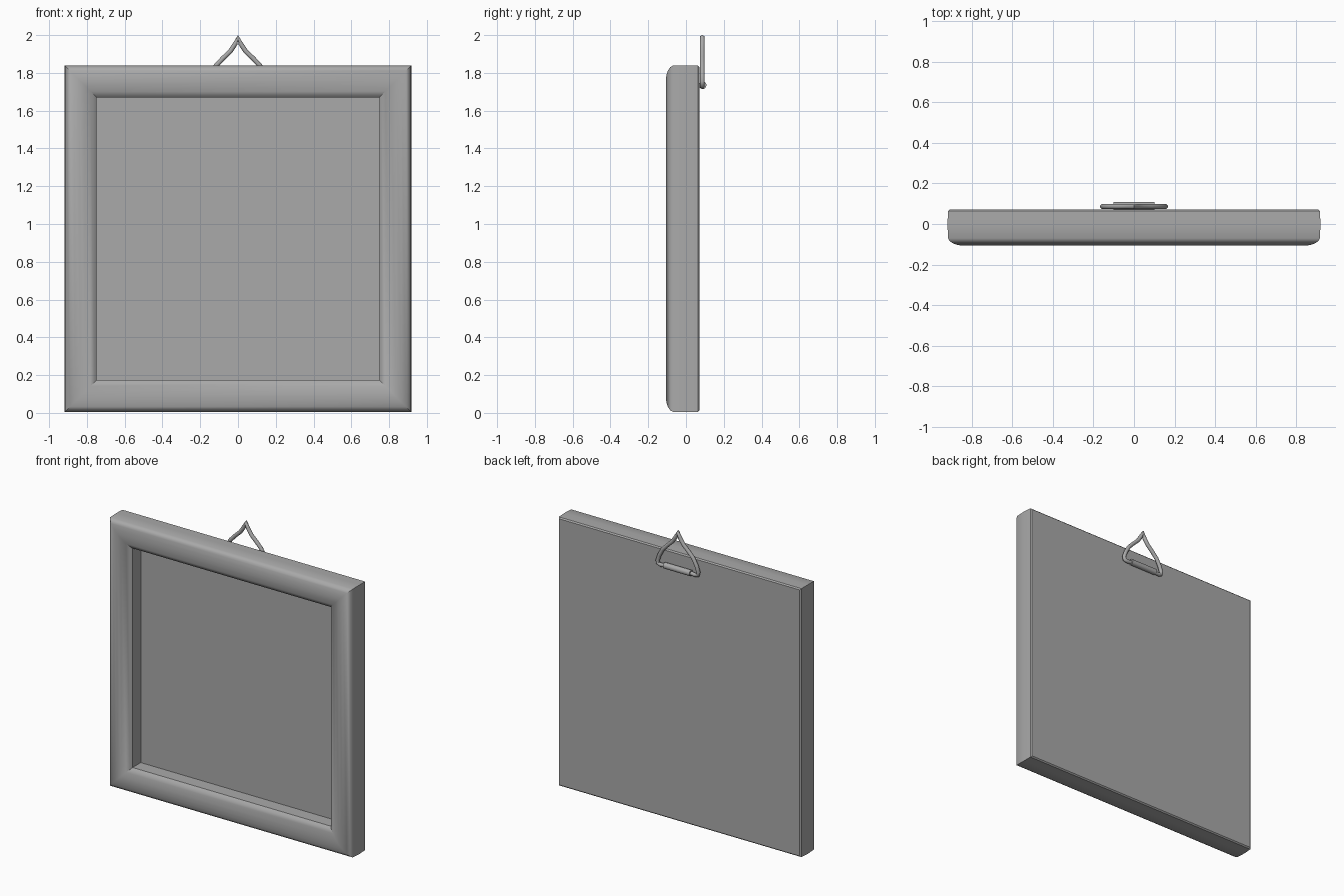
import bpy, bmesh, math
from mathutils import Vector

cube = bpy.data.objects.get("Cube")
if cube:
    bpy.data.objects.remove(cube, do_unlink=True)

grey = bpy.data.materials.new("plain_grey")
grey.use_nodes = True
grey.diffuse_color = (0.4, 0.4, 0.4, 1)
grey.node_tree.nodes["Principled BSDF"].inputs["Base Color"].default_value = (0.4, 0.4, 0.4, 1)

MID = 0.922   # height of the frame centre


def finish(obj, angle):
    obj.data.materials.append(grey)
    bpy.ops.object.select_all(action='DESELECT')
    obj.select_set(True)
    bpy.context.view_layer.objects.active = obj
    bpy.ops.object.shade_smooth_by_angle(angle=math.radians(angle))


def square_rings(name, profile, angle):
    """Sweep a (half size, y) profile round a square, capped at both ends."""
    bm = bmesh.new()
    rings = [[bm.verts.new((sx * h, y, MID + sz * h))
              for sx, sz in ((-1, -1), (1, -1), (1, 1), (-1, 1))]
             for h, y in profile]
    for a, b in zip(rings, rings[1:]):
        for i in range(4):
            j = (i + 1) % 4
            bm.faces.new((a[i], a[j], b[j], b[i]))
    bm.faces.new(rings[0])
    bm.faces.new(rings[-1])
    bmesh.ops.recalc_face_normals(bm, faces=bm.faces)
    mesh = bpy.data.meshes.new(name)
    bm.to_mesh(mesh)
    bm.free()
    obj = bpy.data.objects.new(name, mesh)
    bpy.context.collection.objects.link(obj)
    finish(obj, angle)


# Moulded frame with its recessed panel and flat back
square_rings("picture_frame", [
    (0.908, 0.071), (0.916, 0.063), (0.918, 0.0), (0.916, -0.07),
    (0.908, -0.084), (0.89, -0.096), (0.865, -0.104), (0.838, -0.107),
    (0.81, -0.103), (0.78, -0.092), (0.76, -0.08), (0.748, -0.068),
    (0.748, 0.02)], 35)

# Bent wire hanger: half outline mirrored to the other side
half = [(0.014, 1.955), (0.04, 1.915), (0.08, 1.877), (0.115, 1.84),
        (0.14, 1.795), (0.154, 1.755), (0.15, 1.735), (0.13, 1.73), (0.08, 1.735)]
path = [(-x, z) for x, z in reversed(half)] + [(0, 1.987)] + half
curve = bpy.data.curves.new("hanger_wire", 'CURVE')
curve.dimensions = '3D'
curve.bevel_depth = 0.013
curve.bevel_resolution = 3
curve.use_fill_caps = True
spline = curve.splines.new('POLY')
spline.points.add(len(path) - 1)
for point, (x, z) in zip(spline.points, path):
    point.co = (x, 0.086, z, 1)
wire = bpy.data.objects.new("hanger_wire", curve)
bpy.context.collection.objects.link(wire)
bpy.ops.object.select_all(action='DESELECT')
wire.select_set(True)
bpy.context.view_layer.objects.active = wire
bpy.ops.object.convert(target='MESH')
finish(bpy.context.object, 50)

# Barrel that holds the wire ends
bpy.ops.mesh.primitive_cylinder_add(vertices=20, radius=0.02, depth=0.2,
                                    location=(0, 0.088, 1.735),
                                    rotation=(0, math.pi / 2, 0))
barrel = bpy.context.object
barrel.name = "hanger_barrel"
finish(barrel, 40)
